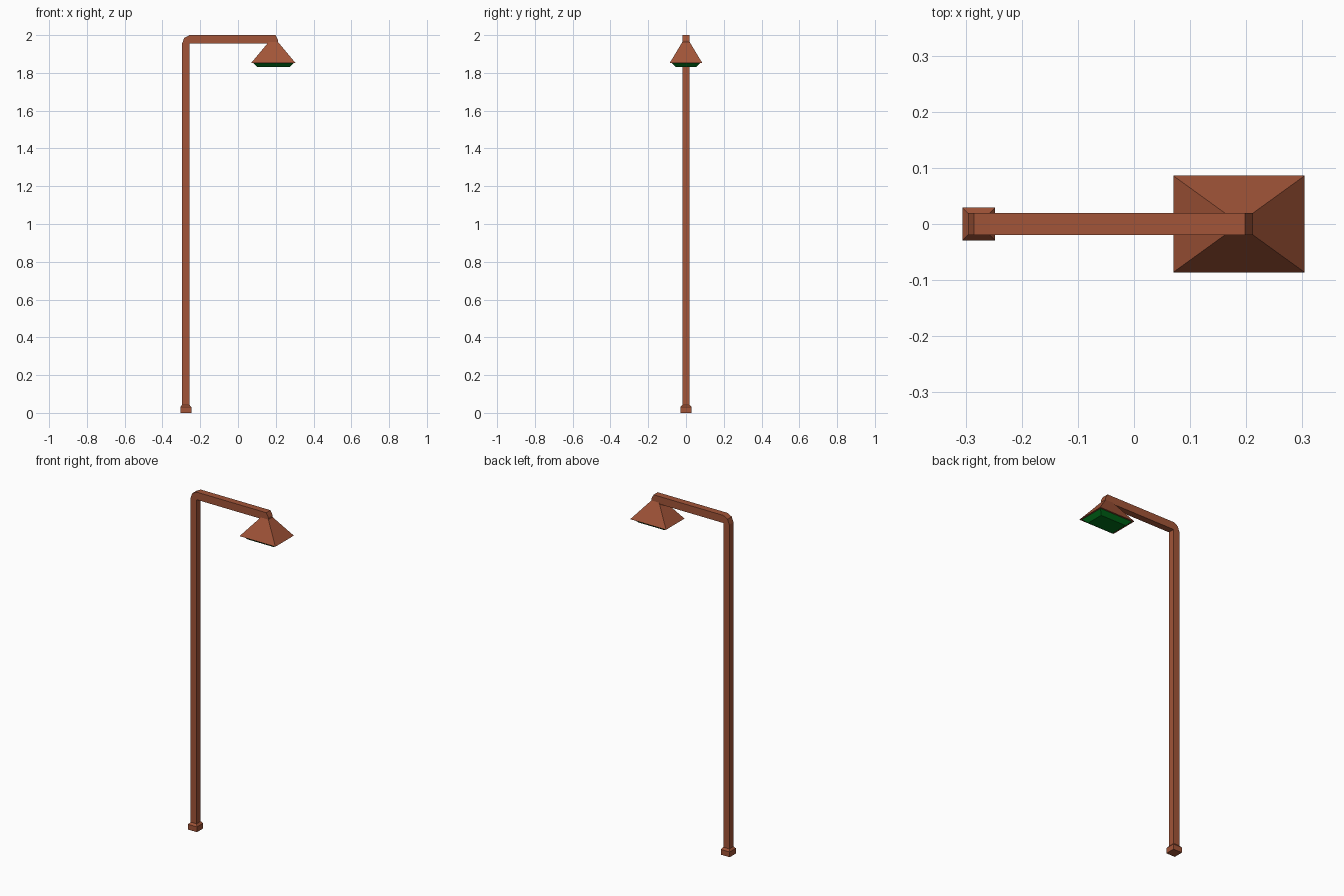
import bpy, bmesh

if "Cube" in bpy.data.objects:
    bpy.data.objects.remove(bpy.data.objects["Cube"])


def make_material(name, color):
    mat = bpy.data.materials.new(name)
    mat.diffuse_color = color
    mat.use_nodes = True
    mat.node_tree.nodes["Principled BSDF"].inputs["Base Color"].default_value = mat.diffuse_color
    return mat


rust = make_material("rust_metal", (0.36, 0.09, 0.04, 1))
green = make_material("green_glass", (0.0, 0.16, 0.01, 1))


def finish(bm, name, mat):
    bmesh.ops.recalc_face_normals(bm, faces=bm.faces)
    mesh = bpy.data.meshes.new(name)
    bm.to_mesh(mesh)
    bm.free()
    mesh.materials.append(mat)
    obj = bpy.data.objects.new(name, mesh)
    bpy.context.collection.objects.link(obj)
    return obj


def stacked_rects(name, cx, levels, mat):
    """Closed solid from rectangular rings: (half_x, half_y, z)."""
    bm = bmesh.new()
    rings = [[bm.verts.new((cx + sx * hx, sy * hy, z))
              for sx, sy in ((-1, -1), (1, -1), (1, 1), (-1, 1))]
             for hx, hy, z in levels]
    for a, b in zip(rings, rings[1:]):
        for i in range(4):
            j = (i + 1) % 4
            bm.faces.new((a[i], a[j], b[j], b[i]))
    bm.faces.new(rings[0])
    bm.faces.new(rings[-1])
    return finish(bm, name, mat)


def side_extrusion(name, profile, half_y, mat):
    """Extrude an xz outline symmetrically along y."""
    bm = bmesh.new()
    face = bm.faces.new([bm.verts.new((x, -half_y, z)) for x, z in profile])
    ext = bmesh.ops.extrude_face_region(bm, geom=[face])
    verts = [g for g in ext["geom"] if isinstance(g, bmesh.types.BMVert)]
    bmesh.ops.translate(bm, verts=verts, vec=(0, 2 * half_y, 0))
    return finish(bm, name, mat)


# Square post bending into the arm, with chamfered corners
side_extrusion("post_and_arm", [
    (-0.296, 0.03), (-0.257, 0.03), (-0.257, 1.955), (0.165, 1.955),
    (0.165, 1.945), (0.212, 1.945), (0.212, 1.975), (0.198, 2.0),
    (-0.257, 2.0), (-0.285, 1.985), (-0.296, 1.955)], 0.0195, rust)

# Foot with bevelled top
stacked_rects("foot", -0.2765, [
    (0.029, 0.029, 0), (0.029, 0.029, 0.031), (0.0195, 0.0195, 0.043)], rust)

# Pyramid lamp shade
stacked_rects("lamp_shade", 0.187, [
    (0.117, 0.086, 1.853), (0.025, 0.0195, 1.963)], rust)

# Lamp glass bulging below the shade
stacked_rects("lamp_glass", 0.187, [
    (0.085, 0.054, 1.83), (0.108, 0.077, 1.853), (0.107, 0.076, 1.856)], green)
